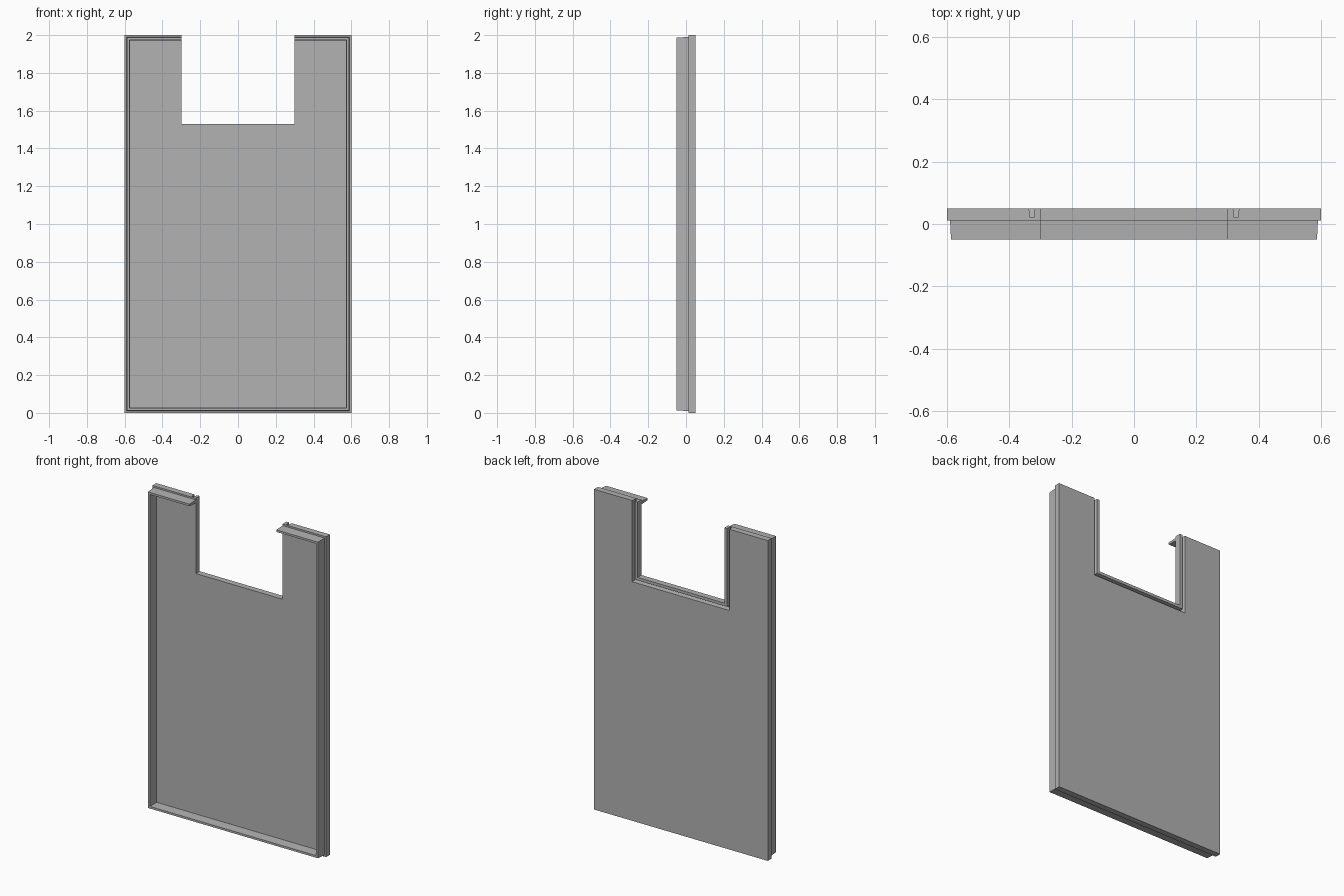
import bpy, bmesh

if "Cube" in bpy.data.objects:
    bpy.data.objects.remove(bpy.data.objects["Cube"])

gray = bpy.data.materials.new("plain gray")
gray.diffuse_color = (0.445, 0.445, 0.445, 1)
gray.use_nodes = True
gray.node_tree.nodes["Principled BSDF"].inputs["Base Color"].default_value = gray.diffuse_color


def finish(name, bm):
    bmesh.ops.recalc_face_normals(bm, faces=bm.faces)
    mesh = bpy.data.meshes.new(name)
    bm.to_mesh(mesh)
    bm.free()
    mesh.materials.append(gray)
    obj = bpy.data.objects.new(name, mesh)
    bpy.context.collection.objects.link(obj)


def skin(bm, rings, closed=False):
    """Bridge neighbouring rings of vertices with quads."""
    pairs = list(zip(rings, rings[1:])) + ([(rings[-1], rings[0])] if closed else [])
    for a, b in pairs:
        for i in range(len(a) - 1):
            bm.faces.new((a[i], a[i + 1], b[i + 1], b[i]))


# Back panel with a notch; the section (inset from notch edge, y) cuts a groove round it
bm = bmesh.new()
section = [(0, .012), (0, .05), (.018, .05), (.021, .021), (.033, .021), (.037, .05)]
rings = []
for d, y in section:
    x, z = .3 + d, 1.53 - d
    rings.append([bm.verts.new((px, y, pz)) for px, pz in ((-x, 2), (-x, z), (x, z), (x, 2))])
skin(bm, rings)
front, back = [[bm.verts.new((x, y, z)) for x, z in ((-.6, 2), (-.6, 0), (.6, 0), (.6, 2))]
               for y in (.012, .05)]
skin(bm, [front, back])
for outer, inner in ((front, rings[0]), (back, rings[-1])):
    skin(bm, [outer, inner])
for end in (0, 3):
    bm.faces.new([front[end]] + [r[end] for r in rings] + [back[end]])
finish("notched_panel", bm)

# Raised front rim with drafted sides, open where the notch is
bm = bmesh.new()
rings = []
for inset, y in ((.010, .012), (.013, -.05), (.026, -.05), (.029, .012)):
    x, lo, hi = .6 - inset, inset, 2 - inset
    path = ((-.3, hi), (-x, hi), (-x, lo), (x, lo), (x, hi), (.3, hi))
    rings.append([bm.verts.new((px, y, pz)) for px, pz in path])
skin(bm, rings, closed=True)
for end in (0, -1):
    bm.faces.new([r[end] for r in rings])
finish("front_rim", bm)
